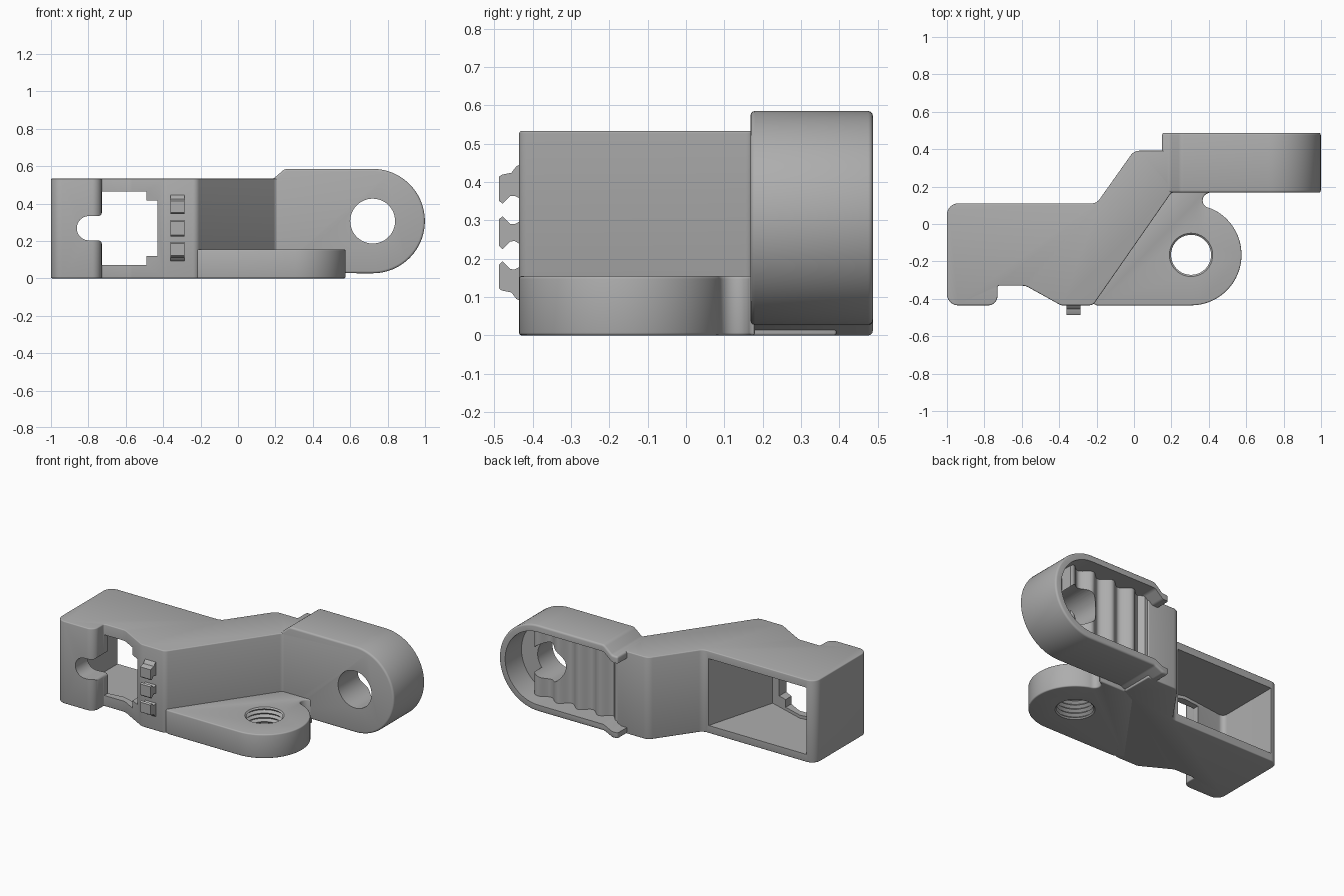
import bpy, bmesh, math
from mathutils import Vector, Matrix

if "Cube" in bpy.data.objects:
    bpy.data.objects.remove(bpy.data.objects["Cube"], do_unlink=True)

grey = bpy.data.materials.new("plain_grey")
grey.use_nodes = True
tone = (0.42, 0.42, 0.42, 1)
grey.diffuse_color = tone
grey.node_tree.nodes["Principled BSDF"].inputs["Base Color"].default_value = tone


def fillet(points):
    """Round the corners of an outline; each point is (u, v[, radius])."""
    out = []
    for i, p in enumerate(points):
        c = Vector(p[:2])
        r = p[2] if len(p) > 2 else 0
        if not r:
            out.append(c)
            continue
        a = (Vector(points[i - 1][:2]) - c).normalized()
        b = (Vector(points[(i + 1) % len(points)][:2]) - c).normalized()
        half = a.angle(b) / 2
        centre = c + (a + b).normalized() * (r / math.sin(half))
        start = c + a * (r / math.tan(half)) - centre
        end = c + b * (r / math.tan(half)) - centre
        sweep = start.angle_signed(end)
        n = max(3, int(abs(sweep) / 0.15))
        out += [centre + Matrix.Rotation(-sweep * k / n, 2) @ start for k in range(n + 1)]
    return out


def arc(cx, cy, r, a0, a1, n=32):
    angles = [math.radians(a0 + (a1 - a0) * k / n) for k in range(n + 1)]
    return [(cx + r * math.cos(a), cy + r * math.sin(a)) for a in angles]


def make_object(name, bm):
    bmesh.ops.recalc_face_normals(bm, faces=bm.faces)
    mesh = bpy.data.meshes.new(name)
    bm.to_mesh(mesh)
    bm.free()
    mesh.materials.append(grey)
    obj = bpy.data.objects.new(name, mesh)
    bpy.context.collection.objects.link(obj)
    return obj


def prism(name, points, axis, lo, hi):
    """Extrude an outline along x, y or z."""
    place = {"x": lambda u, v, w: (w, u, v),
             "y": lambda u, v, w: (u, w, v),
             "z": lambda u, v, w: (u, v, w)}[axis]
    bm = bmesh.new()
    pts = fillet(points)
    rings = [[bm.verts.new(place(p[0], p[1], w)) for p in pts] for w in (lo, hi)]
    for ring in rings:
        bm.faces.new(ring)
    for i in range(len(pts)):
        j = (i + 1) % len(pts)
        bm.faces.new((rings[0][i], rings[0][j], rings[1][j], rings[1][i]))
    return make_object(name, bm)


def apply(obj, mod):
    bpy.context.view_layer.objects.active = obj
    bpy.ops.object.modifier_apply(modifier=mod.name)


def bevel(obj, width):
    mod = obj.modifiers.new("bevel", "BEVEL")
    mod.width, mod.segments = width, 3
    mod.limit_method, mod.angle_limit = "ANGLE", math.radians(50)
    apply(obj, mod)


def cut(obj, cutter):
    mod = obj.modifiers.new("cut", "BOOLEAN")
    mod.operation, mod.solver, mod.object = "DIFFERENCE", "EXACT", cutter
    apply(obj, mod)
    bpy.data.objects.remove(cutter, do_unlink=True)


# Body: cranked block, open at the back, with a hooked window in the front
body = prism("body", [
    (-1, -0.435, 0.06), (-0.73, -0.435, 0.05), (-0.73, -0.33, 0.01), (-0.58, -0.33, 0.06),
    (-0.39, -0.435, 0.04), (-0.22, -0.435, 0.04), (0.2, 0.168, 0.03), (0.22, 0.17),
    (0.22, 0.392), (0, 0.392, 0.06), (-0.2, 0.11, 0.05), (-1, 0.11, 0.06)], "z", 0, 0.533)
bevel(body, 0.012)
cut(body, prism("pocket_cutter", [
    (-0.94, 0.2), (-0.94, -0.32, 0.03), (-0.62, -0.28), (-0.37, -0.36), (-0.24, 0.11),
    (-0.24, 0.2)], "z", 0.05, 0.483))
cut(body, prism("window_cutter", [
    (-0.728, 0.07), (-0.49, 0.07), (-0.49, 0.12), (-0.43, 0.12), (-0.43, 0.415),
    (-0.49, 0.415), (-0.49, 0.463), (-0.728, 0.463), (-0.728, 0.333, 0.02),
    (-0.862, 0.333, 0.065), (-0.862, 0.203, 0.065), (-0.728, 0.203, 0.02)], "y", -0.7, -0.2))

# Flange: low rounded foot with a threaded hole
flange = prism("flange", [(-0.27, -0.4), (-0.2, -0.435)]
               + arc(0.305, -0.165, 0.27, -90, 66)
               + arc(0.407, 0.126, 0.04, 262, 95, 12)
               + [(0.41, 0.18), (0.15, 0.18)], "z", 0, 0.155)
bevel(flange, 0.008)
bm = bmesh.new()
turns, sides = 7, 40
rings = []
for k in range(2 * turns + 1):
    z = -0.02 + 0.195 * k / (2 * turns)
    r = 0.123 if k % 2 else 0.107
    rings.append([bm.verts.new((x, y, z)) for x, y in arc(0.305, -0.165, r, 0, 360, sides)[:-1]])
for low, high in zip(rings, rings[1:]):
    for i in range(sides):
        j = (i + 1) % sides
        bm.faces.new((low[i], low[j], high[j], high[i]))
bm.faces.new(rings[0])
bm.faces.new(rings[-1])
cut(flange, make_object("thread_cutter", bm))

# Ear: round-ended lug with a rimmed, ribbed recess in its back
ear = prism("ear", [(0.15, 0), (0.19, 0, 0.03), (0.25, 0.028, 0.04)]
            + arc(0.72, 0.306, 0.279, -90, 90, 48)
            + [(0.25, 0.585, 0.04), (0.19, 0.533, 0.03), (0.15, 0.533)], "y", 0.168, 0.487)
bevel(ear, 0.012)
recess = prism("recess_cutter", [(0.1, 0.04), (0.19, 0.04, 0.03), (0.25, 0.07, 0.04)]
               + arc(0.72, 0.306, 0.236, -90, 90, 40)
               + [(0.25, 0.542, 0.04), (0.19, 0.49, 0.03), (0.1, 0.49)], "y", 0.32, 0.6)
wave = [(0.27 + 0.54 * k / 60) for k in range(61)]
ribs = [(x, 0.378 - 0.024 * math.cos((x - 0.27) / 0.15 * math.tau)) for x in wave]
cut(recess, prism("rib_cutter", [(0, 0.2), (0, 0.385), (0.24, 0.385)] + ribs + [(0.81, 0.2)],
                  "z", -0.2, 0.8))
cut(ear, recess)
cut(ear, prism("hole_cutter", arc(0.72, 0.306, 0.12, 0, 360, 48)[:-1], "y", 0, 0.7))

# Teeth: three small undercut grips on the front
waist = [(-0.487, 0.035), (-0.478, 0.043), (-0.458, 0.023), (-0.447, 0.022), (-0.42, 0.036)]
teeth = []
for number, z in enumerate((0.15, 0.268, 0.386)):
    lower = [(y, z - h) for y, h in waist]
    upper = [(y, z + h) for y, h in waist]
    skirt = [(-0.487, 0.028), (-0.48, 0.033), (-0.455, 0.038), (-0.442, 0.055), (-0.42, 0.066)]
    if number == 0:
        lower = [(y, z - h) for y, h in skirt]
    if number == 2:
        upper = [(y, z + h) for y, h in skirt]
    teeth.append(prism(f"tooth_{number + 1}", lower + upper[::-1], "x", -0.36, -0.285))

# Soft shading with crisp edges
for obj in bpy.context.view_layer.objects:
    obj.select_set(obj in [body, flange, ear] + teeth)
bpy.context.view_layer.objects.active = body
bpy.ops.object.shade_smooth_by_angle(angle=math.radians(32))
